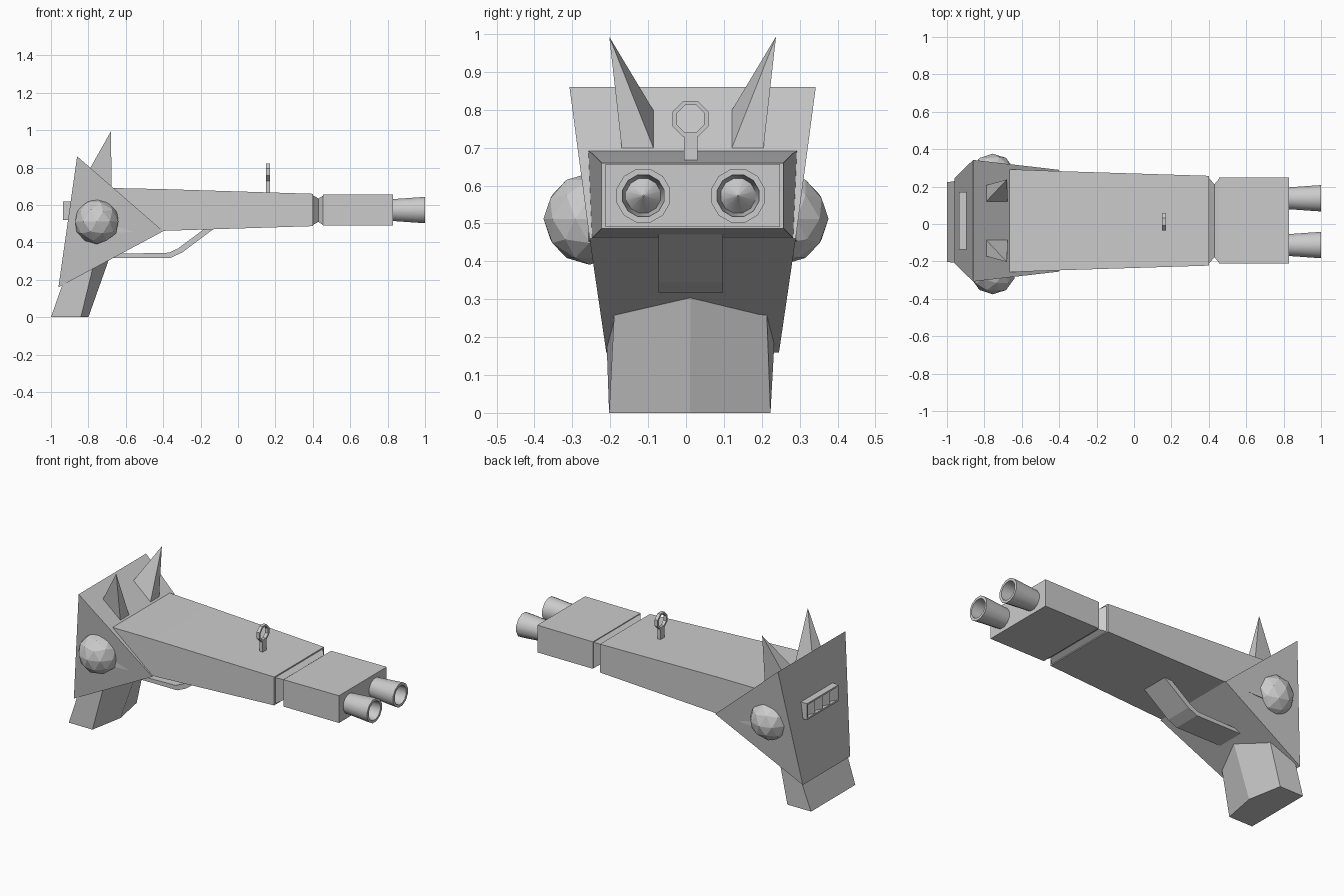
import bpy, bmesh, math
from mathutils import Vector

if "Cube" in bpy.data.objects:
    bpy.data.objects.remove(bpy.data.objects["Cube"])

CY = 0.0175  # symmetry plane of the model


def finish(name, bm):
    bmesh.ops.recalc_face_normals(bm, faces=bm.faces)
    me = bpy.data.meshes.new(name)
    bm.to_mesh(me)
    bm.free()
    ob = bpy.data.objects.new(name, me)
    bpy.context.collection.objects.link(ob)
    return ob


def loft(name, rings, caps=True, closed=False):
    """Skin a list of equal-length vertex rings."""
    bm = bmesh.new()
    vs = [[bm.verts.new(p) for p in r] for r in rings]
    n = len(vs[0])
    pairs = list(zip(vs, vs[1:])) + ([(vs[-1], vs[0])] if closed else [])
    for a, b in pairs:
        for i in range(n):
            j = (i + 1) % n
            bm.faces.new((a[i], a[j], b[j], b[i]))
    if caps and not closed:
        bm.faces.new(vs[0])
        bm.faces.new(vs[-1])
    return finish(name, bm)


def rect(x, half, z0, z1):
    return [(x, CY - half, z0), (x, CY + half, z0), (x, CY + half, z1), (x, CY - half, z1)]


def prism(name, pts, y0, y1):
    """Extrude an x/z profile along y."""
    return loft(name, [[(x, y, z) for x, z in pts] for y in (y0, y1)])


# long tapered body, V-groove neck and muzzle block
loft("body", [rect(-0.72, 0.277, 0.45, 0.692), rect(-0.40, 0.265, 0.462, 0.685),
              rect(0.40, 0.24, 0.487, 0.66)])
loft("neck", [rect(0.395, 0.235, 0.49, 0.655), rect(0.43, 0.195, 0.51, 0.635),
              rect(0.455, 0.225, 0.492, 0.65)])
loft("muzzle_block", [rect(0.455, 0.23, 0.491, 0.655), rect(0.83, 0.23, 0.491, 0.657)])

# wedge-shaped rear housing, wider at the top
wedge = [(-0.86, 0.325, 0.86), (-0.40, 0.272, 0.46), (-0.96, 0.228, 0.16)]
loft("rear_housing", [[(x, CY + s * w, z) for x, w, z in wedge] for s in (-1, 1)])

# grip with a ridged front
foot = [(-1.0, -0.213), (-0.84, -0.213), (-0.80, 0), (-0.84, 0.213), (-1.0, 0.213)]
top = [(-0.93, -0.222, 0.20), (-0.77, -0.20, 0.29), (-0.69, 0, 0.31),
       (-0.77, 0.20, 0.29), (-0.93, 0.222, 0.20)]
loft("grip", [[(x, y + 0.01, 0) for x, y in foot], [(x, y + 0.012, z) for x, y, z in top]])

for s, side in ((-1, "left"), (1, "right")):
    # spike leaning outward from the sloped housing face
    bm = bmesh.new()
    base = [bm.verts.new((x, CY + s * y, z)) for x, y, z in
            ((-0.79, 0.19, 0.798), (-0.79, 0.103, 0.798), (-0.675, 0.103, 0.698), (-0.675, 0.187, 0.698))]
    tip = bm.verts.new((-0.68, CY + s * 0.22, 0.993))
    bm.faces.new(base)
    for i in range(4):
        bm.faces.new((base[i], base[(i + 1) % 4], tip))
    finish(side + "_spike", bm)

    # faceted side knob
    bm = bmesh.new()
    bmesh.ops.create_icosphere(bm, subdivisions=2, radius=0.121)
    bmesh.ops.translate(bm, verts=bm.verts, vec=Vector((-0.755, s * 0.255, 0.512)))
    finish(side + "_knob", bm)

    # hollow barrel, flared to the muzzle
    prof = [(0.82, 0.060), (1.0, 0.073), (1.0, 0.057), (0.85, 0.047), (0.90, 0.002)]
    y = CY + s * 0.125 - 0.005
    rings = [[(x, y + r * math.cos(a), 0.573 + r * math.sin(a))
              for a in [(k + 0.5) * math.tau / 12 for k in range(12)]] for x, r in prof]
    ob = loft(side + "_barrel", rings)
    bpy.context.view_layer.objects.active = ob
    ob.select_set(True)
    bpy.ops.object.shade_smooth_by_angle(angle=math.radians(40))
    ob.select_set(False)

# trigger guard strip
prism("trigger_guard", [(-0.70, 0.318), (-0.36, 0.318), (-0.30, 0.345), (-0.12, 0.48),
                        (-0.17, 0.48), (-0.32, 0.368), (-0.37, 0.345), (-0.70, 0.338)], -0.072, 0.098)

# ring sight on a post
octs = [((k + 0.5) * math.tau / 8) for k in range(8)]
loft("sight_ring", [[(x, 0.012 + r * math.cos(a), 0.776 + r * math.sin(a)) for a in octs]
                    for x, r in ((0.15, 0.051), (0.17, 0.051), (0.17, 0.039), (0.15, 0.039))],
     closed=True)
prism("sight_post", [(0.15, 0.65), (0.17, 0.65), (0.17, 0.735), (0.15, 0.735)], -0.005, 0.03)


# rear vent: frame bars with slanted slats between
def on_back(z, out):
    return -0.86 - (0.86 - z) / 7 - out


def vent_bar(name, z0, z1, y0, y1):
    prism(name, [(-0.935, z0), (on_back(z0, -0.01), z0), (on_back(z1, -0.01), z1), (-0.935, z1)], y0, y1)


vent_bar("vent_bottom", 0.52, 0.53, -0.135, 0.17)
vent_bar("vent_top", 0.61, 0.62, -0.135, 0.17)
vent_bar("vent_left", 0.53, 0.61, -0.135, -0.125)
vent_bar("vent_right", 0.53, 0.61, 0.16, 0.17)
for k in range(4):
    y = -0.125 + k * 0.07125
    tri = [(-0.933, y), (-0.895, y), (-0.895, y + 0.071)]
    loft("vent_slat_%d" % (k + 1), [[(x, yy, z) for x, yy in tri] for z in (0.53, 0.61)])
